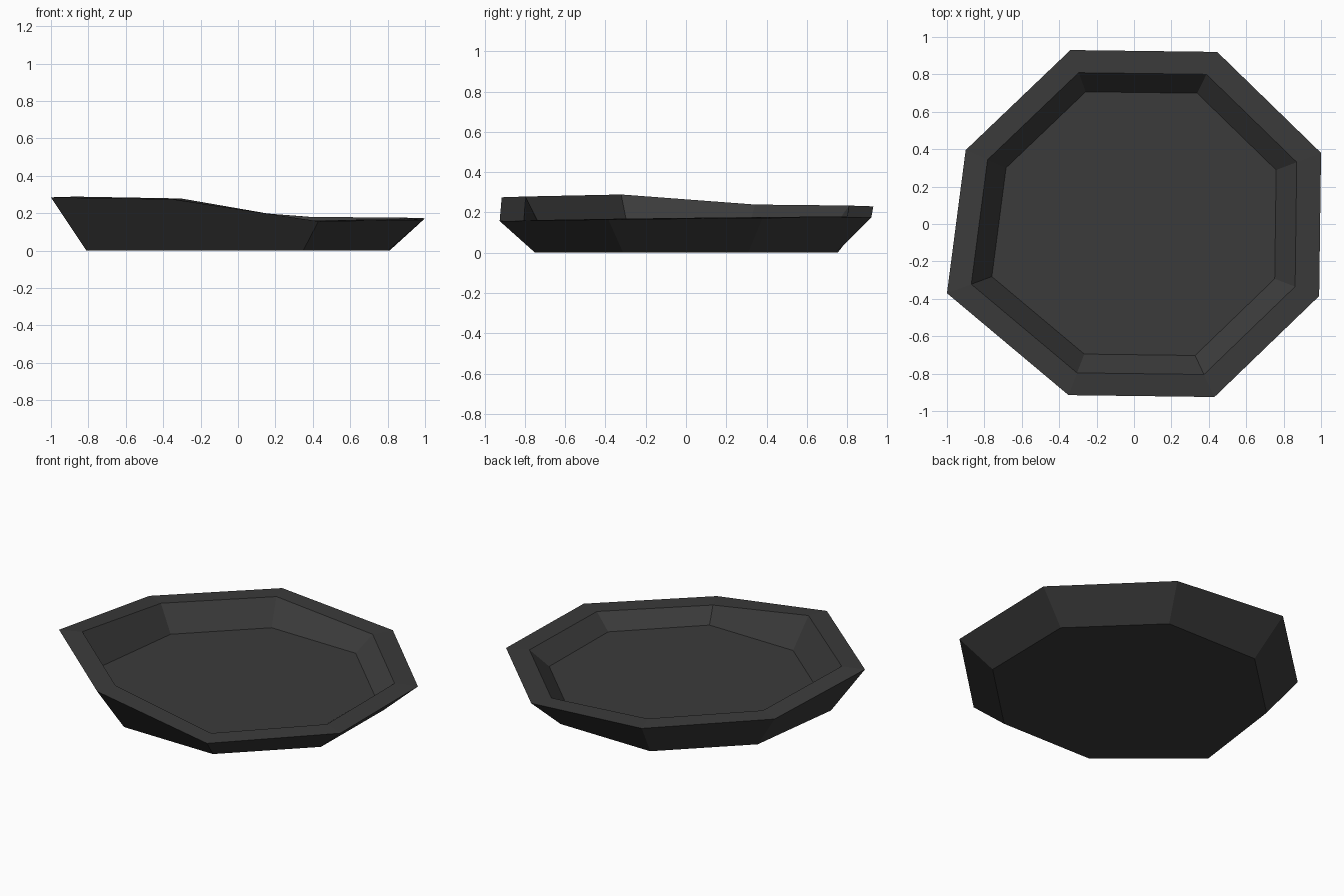
import bpy
import bmesh

cube = bpy.data.objects.get("Cube")
if cube:
    bpy.data.objects.remove(cube)

# Outer rim corners of the uneven eight-sided dish, with the tilted rim height
RIM = [(-1.0, -0.37, 0.285), (-0.35, -0.915, 0.275), (0.43, -0.925, 0.157),
       (0.99, -0.385, 0.165), (1.0, 0.38, 0.173), (0.445, 0.92, 0.176),
       (-0.34, 0.93, 0.23), (-0.90, 0.395, 0.235)]
FLOOR_Z = 0.085

# Single dark material
charcoal = bpy.data.materials.new("charcoal")
charcoal.use_nodes = True
colour = (0.043, 0.043, 0.043, 1.0)
charcoal.diffuse_color = colour
charcoal.node_tree.nodes["Principled BSDF"].inputs["Base Color"].default_value = colour


def ring(bm, scale, height):
    """Scaled copy of the rim outline; height maps rim height to z."""
    return [bm.verts.new((x * scale, y * scale, height(z))) for x, y, z in RIM]


def bridge(bm, lower, upper):
    n = len(lower)
    for i in range(n):
        j = (i + 1) % n
        bm.faces.new((lower[i], lower[j], upper[j], upper[i]))


bm = bmesh.new()
# Underside, outer lip, inner lip and inside floor
rings = [ring(bm, 0.81, lambda z: 0.0),
         ring(bm, 1.0, lambda z: z),
         ring(bm, 0.87, lambda z: z + 0.004),
         ring(bm, 0.76, lambda z: FLOOR_Z)]
for a, b in zip(rings, rings[1:]):
    bridge(bm, a, b)
bm.faces.new(rings[0][::-1])
bm.faces.new(rings[-1])
bmesh.ops.recalc_face_normals(bm, faces=bm.faces)

mesh = bpy.data.meshes.new("dish")
bm.to_mesh(mesh)
bm.free()
mesh.materials.append(charcoal)
dish = bpy.data.objects.new("dish", mesh)
bpy.context.collection.objects.link(dish)
